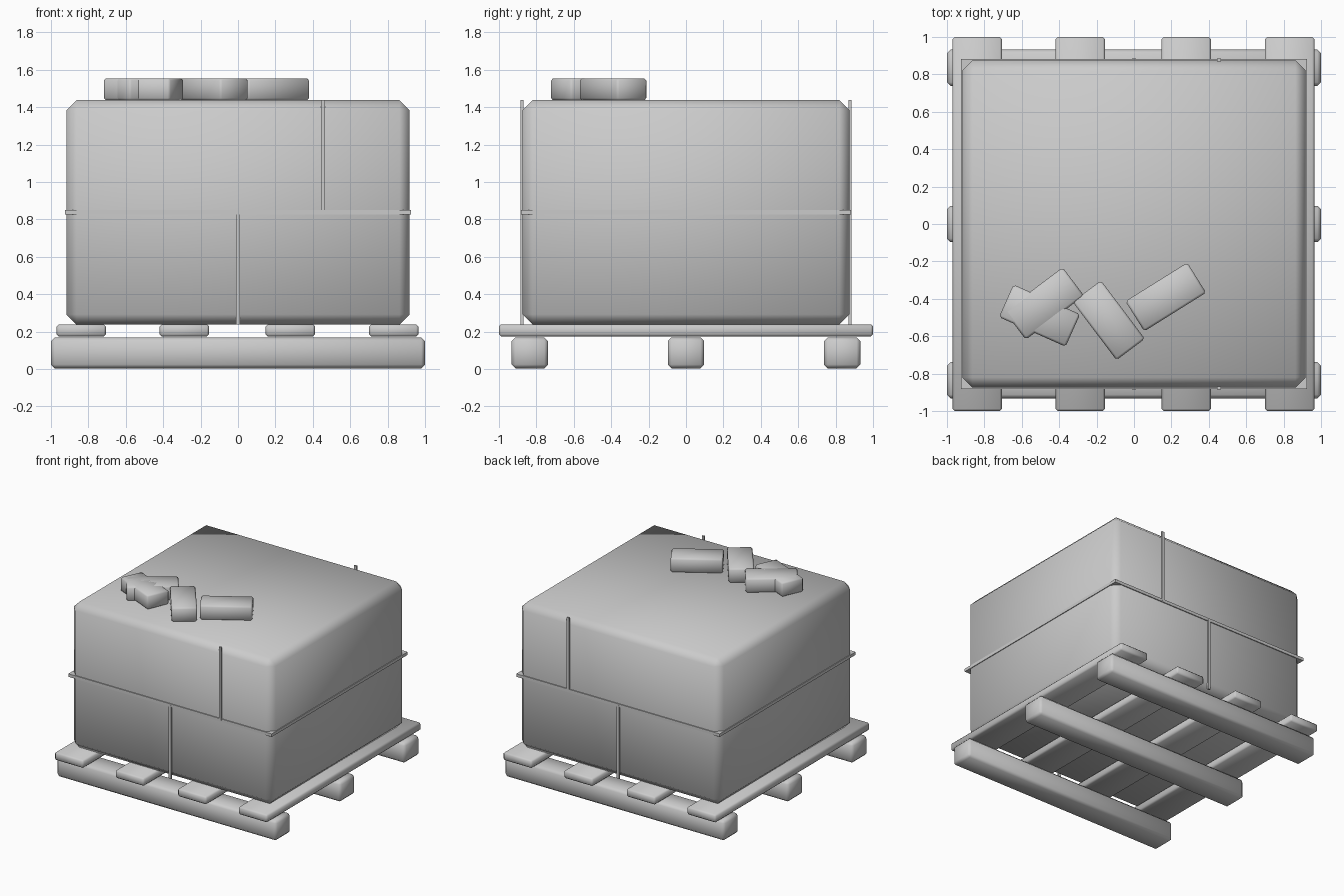
import bpy
from math import radians

cube = bpy.data.objects.get("Cube")
if cube:
    bpy.data.objects.remove(cube, do_unlink=True)

grey = bpy.data.materials.new("plain_grey")
grey.use_nodes = True
COLOUR = (0.6, 0.6, 0.6, 1)
grey.diffuse_color = COLOUR
grey.node_tree.nodes["Principled BSDF"].inputs["Base Color"].default_value = COLOUR


def box(name, centre, size, bevel=0.0, turn=0.0):
    """Box with optional single chamfer and smooth shading."""
    bpy.ops.mesh.primitive_cube_add(size=1, location=centre)
    ob = bpy.context.object
    ob.name = name
    ob.scale = size
    bpy.ops.object.transform_apply(location=False, rotation=False, scale=True)
    ob.rotation_euler.z = radians(turn)
    ob.data.materials.append(grey)
    if bevel:
        mod = ob.modifiers.new("chamfer", 'BEVEL')
        mod.width = bevel
        mod.segments = 1
        mod.limit_method = 'NONE'
        bpy.ops.object.shade_smooth()
    return ob


# Pallet: three bearers along x, four slats along y
for i, y in enumerate((-0.835, 0, 0.835)):
    box(f"bearer_{i + 1}", (0, y, 0.086), (2, 0.195, 0.165), 0.02)
for i, x in enumerate((-0.838, -0.287, 0.28, 0.833)):
    box(f"slat_{i + 1}", (x, 0, 0.206), (0.264, 2, 0.066), 0.012)

# Wrapped load with soft edges
box("load", (0, 0, 0.837), (1.836, 1.75, 1.2), 0.055)

# Straps: one around the middle, offset uprights front and back
box("middle_strap", (0, 0, 0.838), (1.848, 1.765, 0.025))
for side, y in (("front", -0.877), ("back", 0.877)):
    box(f"lower_strap_{side}", (0, y, 0.537), (0.022, 0.014, 0.6))
    box(f"upper_strap_{side}", (0.455, y, 1.137), (0.022, 0.014, 0.6))

# Loose bricks lying on top
bricks = ((0.17, -0.39, 32), (-0.135, -0.515, -53), (-0.48, -0.425, 37), (-0.505, -0.49, -24))
for i, (x, y, turn) in enumerate(bricks):
    box(f"loose_brick_{i + 1}", (x, y, 1.495), (0.39, 0.19, 0.118), 0.012, turn)
